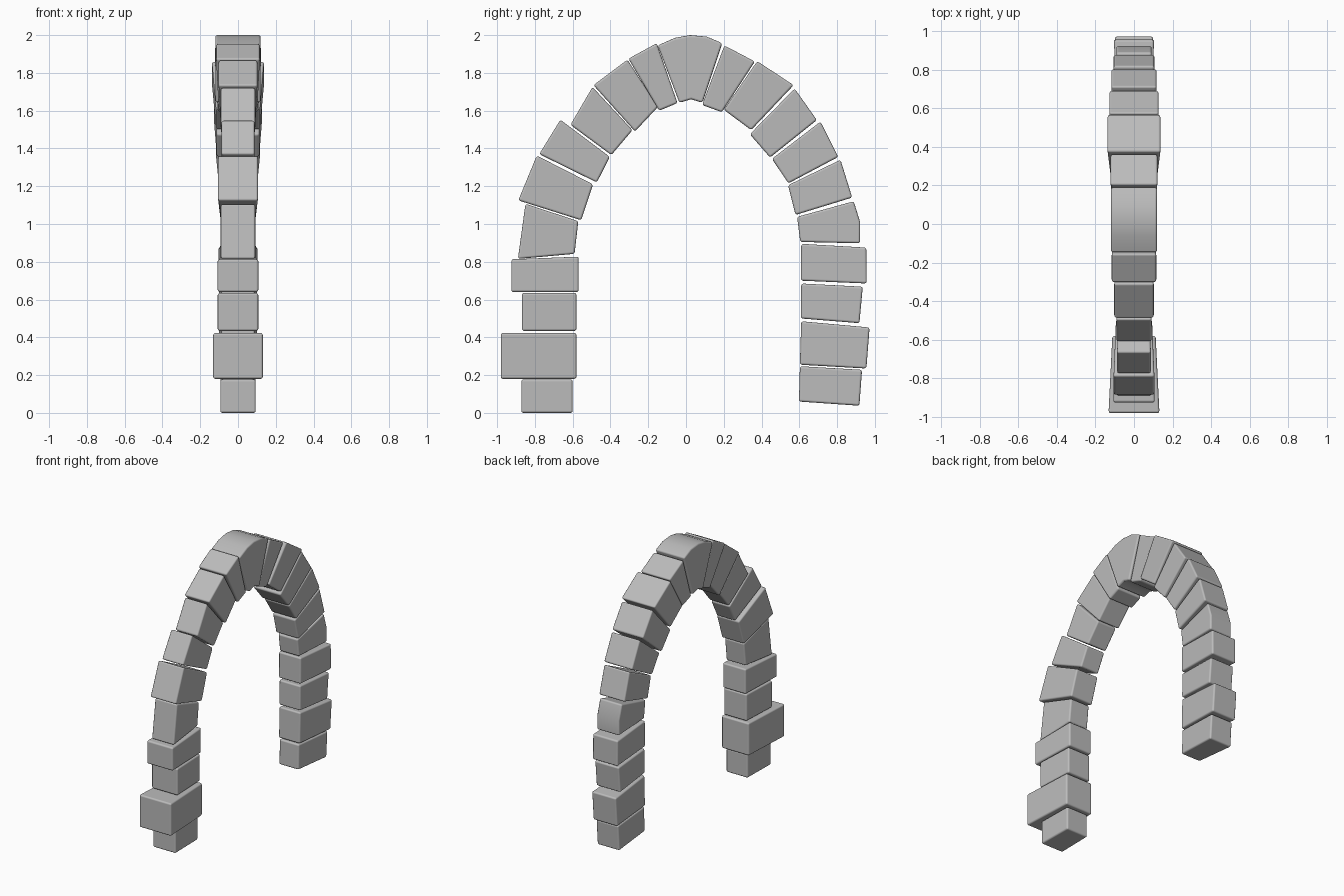
import bpy, bmesh, math

stone = bpy.data.materials.new("grey stone")
stone.diffuse_color = (0.5, 0.5, 0.5, 1)


def block(name, half_w, pts, taper=0.88):
    """Wedge stone: (y, z) outline, first and last points lie on the inner face,
    which is narrower in x than the outer face."""
    bm = bmesh.new()
    n = len(pts)
    sides = []
    for s in (-1, 1):
        sides.append([bm.verts.new((s * half_w * (taper if i in (0, n - 1) else 1), y, z))
                      for i, (y, z) in enumerate(pts)])
    a, b = sides
    bm.faces.new(a)
    bm.faces.new(b[::-1])
    for i in range(n):
        j = (i + 1) % n
        bm.faces.new((a[i], b[i], b[j], a[j]))
    bmesh.ops.recalc_face_normals(bm, faces=bm.faces)
    me = bpy.data.meshes.new(name)
    bm.to_mesh(me)
    bm.free()
    me.materials.append(stone)
    ob = bpy.data.objects.new(name, me)
    bpy.context.collection.objects.link(ob)
    bpy.context.view_layer.objects.active = ob
    ob.select_set(True)
    bpy.ops.object.shade_smooth_by_angle(angle=math.radians(35))
    ob.select_set(False)
    # softened stone edges
    m = ob.modifiers.new("worn_edges", "BEVEL")
    m.width, m.segments = 0.012, 3
    m.limit_method, m.angle_limit = "ANGLE", math.radians(35)
    m.harden_normals = True


def box(y_in, y_out, z0, z1):
    return [(y_in, z0), (y_out, z0), (y_out, z1), (y_in, z1)]


# left pier, bottom to top
block("left_pier_1", 0.094, box(-0.60, -0.872, 0.0, 0.177), 0.95)
block("left_pier_2", 0.132, box(-0.58, -0.98, 0.18, 0.423), 0.85)
block("left_pier_3", 0.108, box(-0.58, -0.868, 0.434, 0.635))
block("left_pier_4", 0.108, [(-0.568, 0.64), (-0.925, 0.64), (-0.925, 0.813), (-0.568, 0.827)])
block("left_pier_5", 0.092, [(-0.59, 0.842), (-0.89, 0.815), (-0.85, 1.107), (-0.57, 1.015)])

# left side of the arch
block("left_arch_1", 0.106, [(-0.555, 1.02), (-0.888, 1.125), (-0.79, 1.362), (-0.492, 1.21)])
block("left_arch_2", 0.088, [(-0.472, 1.22), (-0.777, 1.37), (-0.665, 1.552), (-0.403, 1.355)])
block("left_arch_3", 0.092, [(-0.395, 1.365), (-0.612, 1.525), (-0.495, 1.725), (-0.283, 1.497)])
block("left_arch_4", 0.103, [(-0.27, 1.49), (-0.49, 1.735), (-0.31, 1.87), (-0.148, 1.62)])
block("left_arch_5", 0.116, [(-0.142, 1.60), (-0.305, 1.875), (-0.155, 1.957), (-0.045, 1.64)])

# keystone with curved top and underside
block("keystone", 0.12, [(-0.035, 1.642), (-0.15, 1.945), (-0.06, 1.985), (0.02, 2.0),
                         (0.11, 1.992), (0.192, 1.957), (0.087, 1.642), (0.027, 1.66)], 1.0)

# right side of the arch, top to spring
block("right_arch_1", 0.122, [(0.085, 1.63), (0.203, 1.945), (0.365, 1.86), (0.19, 1.592)])
block("right_arch_2", 0.138, [(0.2, 1.605), (0.377, 1.862), (0.57, 1.735), (0.345, 1.497)], 0.84)
block("right_arch_3", 0.128, [(0.338, 1.475), (0.575, 1.717), (0.693, 1.55), (0.445, 1.352)])
block("right_arch_4", 0.117, [(0.455, 1.345), (0.712, 1.542), (0.806, 1.355), (0.542, 1.215)])
block("right_arch_5", 0.106, [(0.54, 1.205), (0.818, 1.34), (0.88, 1.14), (0.58, 1.048)])

# right pier, top to bottom
block("right_pier_1", 0.092, [(0.588, 1.038), (0.888, 1.12), (0.922, 1.01), (0.922, 0.898), (0.605, 0.905)])
block("right_pier_2", 0.104, [(0.61, 0.895), (0.955, 0.875), (0.957, 0.685), (0.608, 0.70)])
block("right_pier_3", 0.10, [(0.61, 0.685), (0.936, 0.668), (0.918, 0.475), (0.608, 0.50)])
block("right_pier_4", 0.10, [(0.61, 0.485), (0.972, 0.452), (0.955, 0.235), (0.603, 0.255)])
block("right_pier_5", 0.092, [(0.603, 0.247), (0.932, 0.228), (0.918, 0.038), (0.598, 0.06)])
